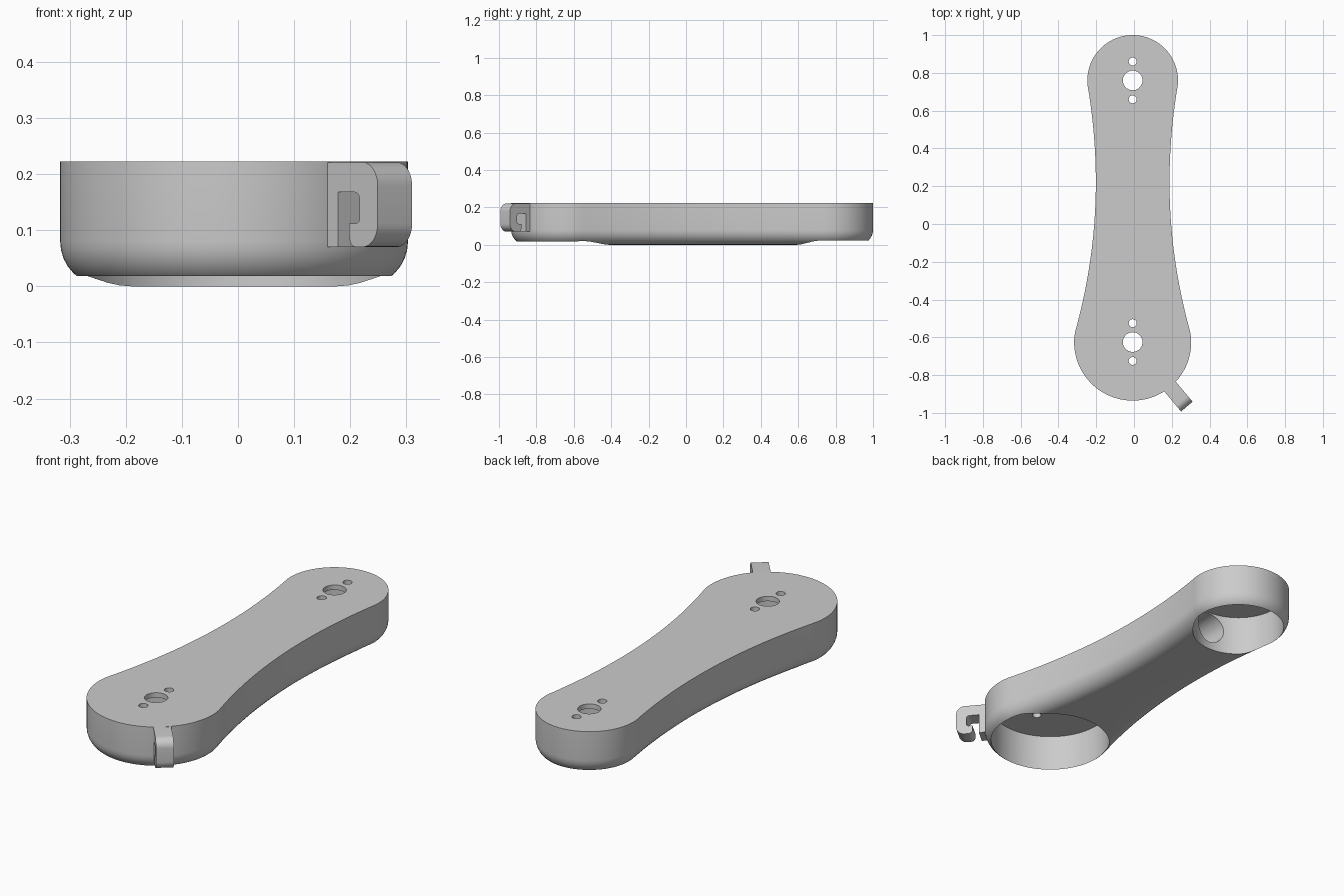
import bpy, bmesh, math
from mathutils import Matrix, Vector

cube = bpy.data.objects.get("Cube")
if cube:
    bpy.data.objects.remove(cube, do_unlink=True)

CX = -0.007          # centre line of the arm
TOP = 0.222          # height of the flat top
FRONT_Y, FRONT_R = -0.625, 0.31
REAR_Y, REAR_R = 0.76, 0.24

grey = bpy.data.materials.new("plain_grey")
grey.use_nodes = True
COLOUR = (0.6, 0.6, 0.6, 1)
grey.diffuse_color = COLOUR
grey.node_tree.nodes["Principled BSDF"].inputs["Base Color"].default_value = COLOUR


def make_object(name, bm):
    bmesh.ops.recalc_face_normals(bm, faces=bm.faces)
    mesh = bpy.data.meshes.new(name)
    bm.to_mesh(mesh)
    bm.free()
    mesh.materials.append(grey)
    ob = bpy.data.objects.new(name, mesh)
    bpy.context.collection.objects.link(ob)
    return ob


def extrude_outline(points, vector):
    bm = bmesh.new()
    face = bm.faces.new([bm.verts.new(p) for p in points])
    moved = bmesh.ops.extrude_face_region(bm, geom=[face])["geom"]
    verts = [v for v in moved if isinstance(v, bmesh.types.BMVert)]
    bmesh.ops.translate(bm, verts=verts, vec=vector)
    return bm


def arc(cx, cy, r, start, end, steps):
    angles = [math.radians(start + (end - start) * i / steps) for i in range(steps + 1)]
    return [(cx + r * math.cos(a), cy + r * math.sin(a)) for a in angles]


def select_only(ob):
    bpy.ops.object.select_all(action='DESELECT')
    ob.select_set(True)
    bpy.context.view_layer.objects.active = ob


def cut_cylinder(target, centre, radius, depth, along_y=False, segments=64):
    bm = bmesh.new()
    bmesh.ops.create_cone(bm, cap_ends=True, segments=segments, radius1=radius,
                          radius2=radius, depth=depth)
    if along_y:
        bm.transform(Matrix.Rotation(math.pi / 2, 4, 'X'))
    bm.transform(Matrix.Translation(centre))
    cutter = make_object("cutter", bm)
    cutter.hide_render = True
    mod = target.modifiers.new("cut", 'BOOLEAN')
    mod.operation, mod.solver, mod.object = 'DIFFERENCE', 'EXACT', cutter
    select_only(target)
    bpy.ops.object.modifier_apply(modifier=mod.name)
    bpy.data.objects.remove(cutter, do_unlink=True)


# Arm outline: two round ends joined by a waisted side, mirrored
def waist(y):
    return 0.195 + (0.175 if y < 0.22 else 0.165) * (y - 0.22) ** 2


half = arc(0, FRONT_Y, FRONT_R, -90, 5, 32)
SIDE_START, SIDE_END, STEPS = -0.57, 0.69, 32
for i in range(STEPS + 1):
    y = SIDE_START + (SIDE_END - SIDE_START) * i / STEPS
    half.append((waist(y), y))
half += arc(0, REAR_Y, REAR_R, -13, 90, 32)
outline = half + [(-x, y) for x, y in half[-2:0:-1]]

# Arm body with a rounded lower edge
bm = extrude_outline([(CX + x, y, 0) for x, y in outline], (0, 0, TOP))
lower = [e for e in bm.edges if all(v.co.z < 0.001 for v in e.verts)]
bmesh.ops.bevel(bm, geom=lower, offset=0.08, offset_type='OFFSET', segments=8,
                profile=0.5, affect='EDGES', clamp_overlap=False)
arm = make_object("arm_body", bm)

# Cups open below, with a centre hole and two screw holes through the top plate
CEILING = 0.198
for cy, bore in ((FRONT_Y, 0.28), (REAR_Y, 0.215)):
    cut_cylinder(arm, (CX, cy, CEILING - 0.2), bore, 0.4, segments=96)
    cut_cylinder(arm, (CX, cy, TOP), 0.052, 0.1)
    for offset in (-0.1, 0.1):
        cut_cylinder(arm, (CX, cy + offset, TOP), 0.021, 0.1, segments=32)

# Cable tunnel between the two cups
cut_cylinder(arm, (CX, (FRONT_Y + REAR_Y) / 2, 0.115), 0.077, REAR_Y - FRONT_Y, along_y=True)

# Cable hook: a rounded profile of distance and height, open below
LOW, HIGH, REACH, ROUND = 0.07, TOP - 0.001, 0.446, 0.042
profile = [(0.295, HIGH)]
profile += arc(REACH - ROUND, HIGH - ROUND, ROUND, 90, 0, 8)
profile += arc(REACH - ROUND, LOW + ROUND, ROUND, 0, -90, 8)
profile += arc(0.385, LOW + 0.018, 0.018, -90, -180, 5)
profile += [(0.367, 0.112), (0.385, 0.112)]
profile += arc(0.386, 0.122, 0.01, -90, 0, 4)
profile += arc(0.381, 0.153, 0.015, 0, 90, 5)
profile += [(0.336, 0.168), (0.336, LOW), (0.295, LOW)]
WIDTH = 0.08
bm = extrude_outline([(r, -WIDTH / 2, z) for r, z in profile], (0, WIDTH, 0))
bm.transform(Matrix.Translation((CX, FRONT_Y, 0)) @ Matrix.Rotation(math.radians(-50), 4, 'Z'))
hook = make_object("cable_hook", bm)

for ob in (arm, hook):
    select_only(ob)
    bpy.ops.object.shade_smooth_by_angle(angle=math.radians(30))
